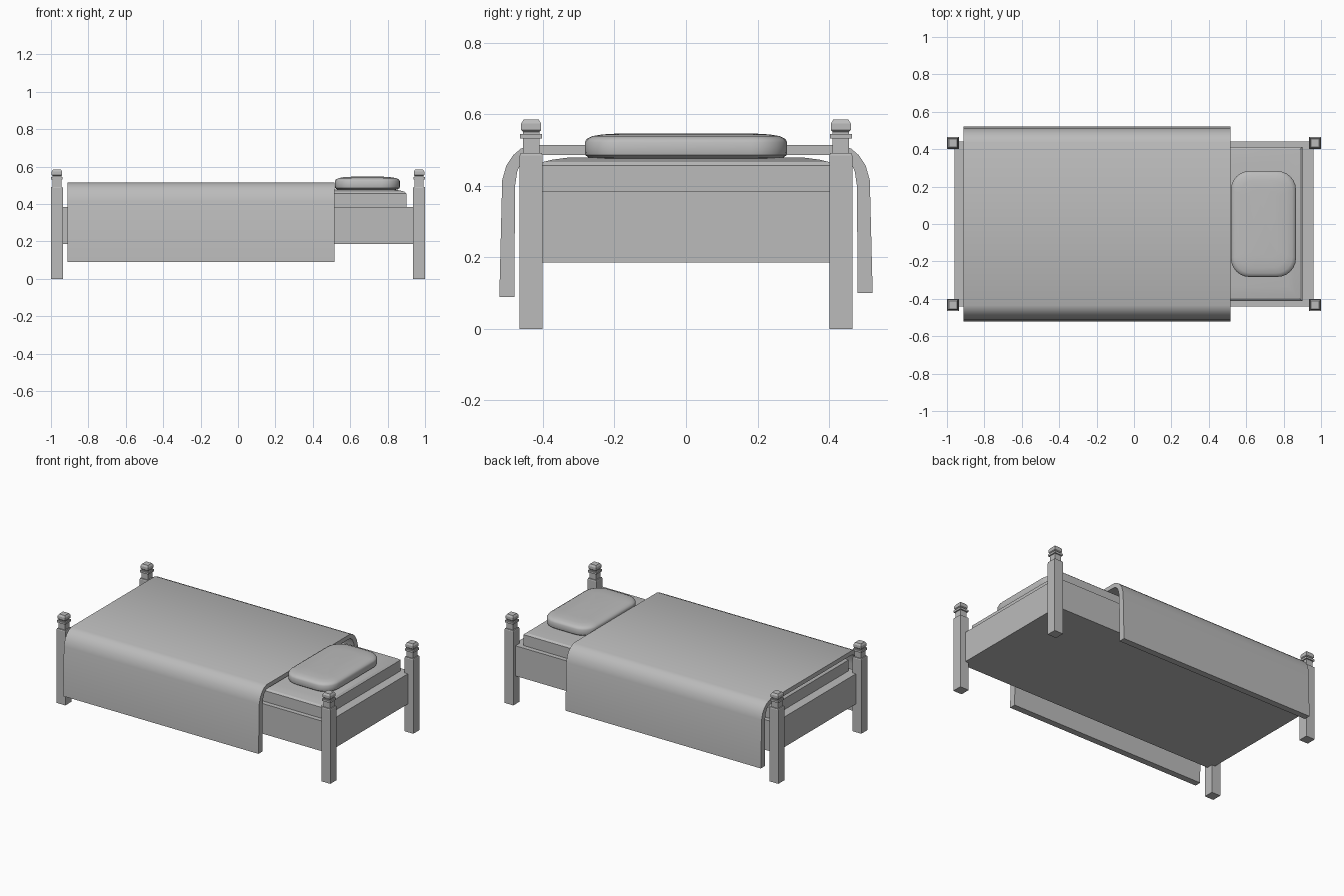
import bpy, bmesh, math

cube = bpy.data.objects.get("Cube")
if cube:
    bpy.data.objects.remove(cube, do_unlink=True)

grey = bpy.data.materials.new("plain grey")
grey.use_nodes = True
grey.diffuse_color = (0.5, 0.5, 0.5, 1)
grey.node_tree.nodes["Principled BSDF"].inputs["Base Color"].default_value = (0.5, 0.5, 0.5, 1)


def loft(name, rings, smooth=None):
    """Closed solid through a stack of equal-length rings of points."""
    bm = bmesh.new()
    loops = [[bm.verts.new(p) for p in ring] for ring in rings]
    n = len(loops[0])
    for a, b in zip(loops, loops[1:]):
        for i in range(n):
            j = (i + 1) % n
            bm.faces.new((a[i], a[j], b[j], b[i]))
    bm.faces.new(loops[0][::-1])
    bm.faces.new(loops[-1])
    bmesh.ops.recalc_face_normals(bm, faces=bm.faces)
    mesh = bpy.data.meshes.new(name)
    bm.to_mesh(mesh)
    bm.free()
    mesh.materials.append(grey)
    obj = bpy.data.objects.new(name, mesh)
    bpy.context.collection.objects.link(obj)
    if smooth:
        bpy.ops.object.select_all(action="DESELECT")
        obj.select_set(True)
        bpy.context.view_layer.objects.active = obj
        bpy.ops.object.shade_smooth_by_angle(angle=math.radians(smooth))
    return obj


def rect(x, y, z, hx, hy):
    return [(x + sx * hx, y + sy * hy, z)
            for sx, sy in ((-1, -1), (1, -1), (1, 1), (-1, 1))]


# Corner posts: square profile of (half width, height) with a turned-style finial
post = [(.032, 0), (.032, .485), (.03, .492), (.023, .492), (.023, .532), (.031, .532),
        (.031, .545), (.023, .545), (.023, .551), (.028, .556), (.028, .574), (.021, .586)]
for end, sx in (("head", 1), ("foot", -1)):
    for side, sy in (("left", 1), ("right", -1)):
        loft(f"{end}_post_{side}", [rect(sx * .968, sy * .433, z, h, h) for h, z in post])

# Bed frame
loft("bed_frame", [rect(0, 0, z, .96, .442) for z in (.186, .385)])

# Mattress with a softly crowned top
crown = [(0, .385), (0, .457), (.012, .467), (.035, .473), (.08, .479)]
loft("mattress", [rect(0, 0, z, .9 - d, .411 - d) for d, z in crown], 25)

# Blanket: thick draped sheet, outer then inner outline, extruded along the bed
outer = [(.522, .1), (.514, .416), (.502, .458), (.483, .486), (.462, .504), (.435, .515)]
inner = [(.415, .487), (.44, .484), (.46, .468), (.472, .44), (.478, .4), (.48, .1)]
section = outer + [(-y, z) for y, z in outer[::-1]]
section += [(-y, z) for y, z in inner[::-1]] + inner
section = [(y, .09 if z == .1 and y < 0 else z) for y, z in section]
loft("blanket", [[(x, y, z) for y, z in section] for x in (-.912, .515)], 25)


# Pillow: rounded-rectangle rings with bulging sides
def pillow_ring(inset, z):
    hx, hy, r = .174 - inset, .283 - inset, max(.1 - inset * .6, .03)
    pts = []
    for k, (sx, sy) in enumerate(((1, 1), (-1, 1), (-1, -1), (1, -1))):
        for i in range(7):
            a = math.pi / 2 * (k + i / 6)
            pts.append((.692 + sx * (hx - r) + r * math.cos(a),
                        sy * (hy - r) + r * math.sin(a), z))
    return pts


loft("pillow", [pillow_ring(d, z) for d, z in
                ((.04, .474), (.012, .478), (.002, .486), (0, .495), (0, .522),
                 (.005, .531), (.02, .539), (.05, .544), (.1, .547))], 35)
